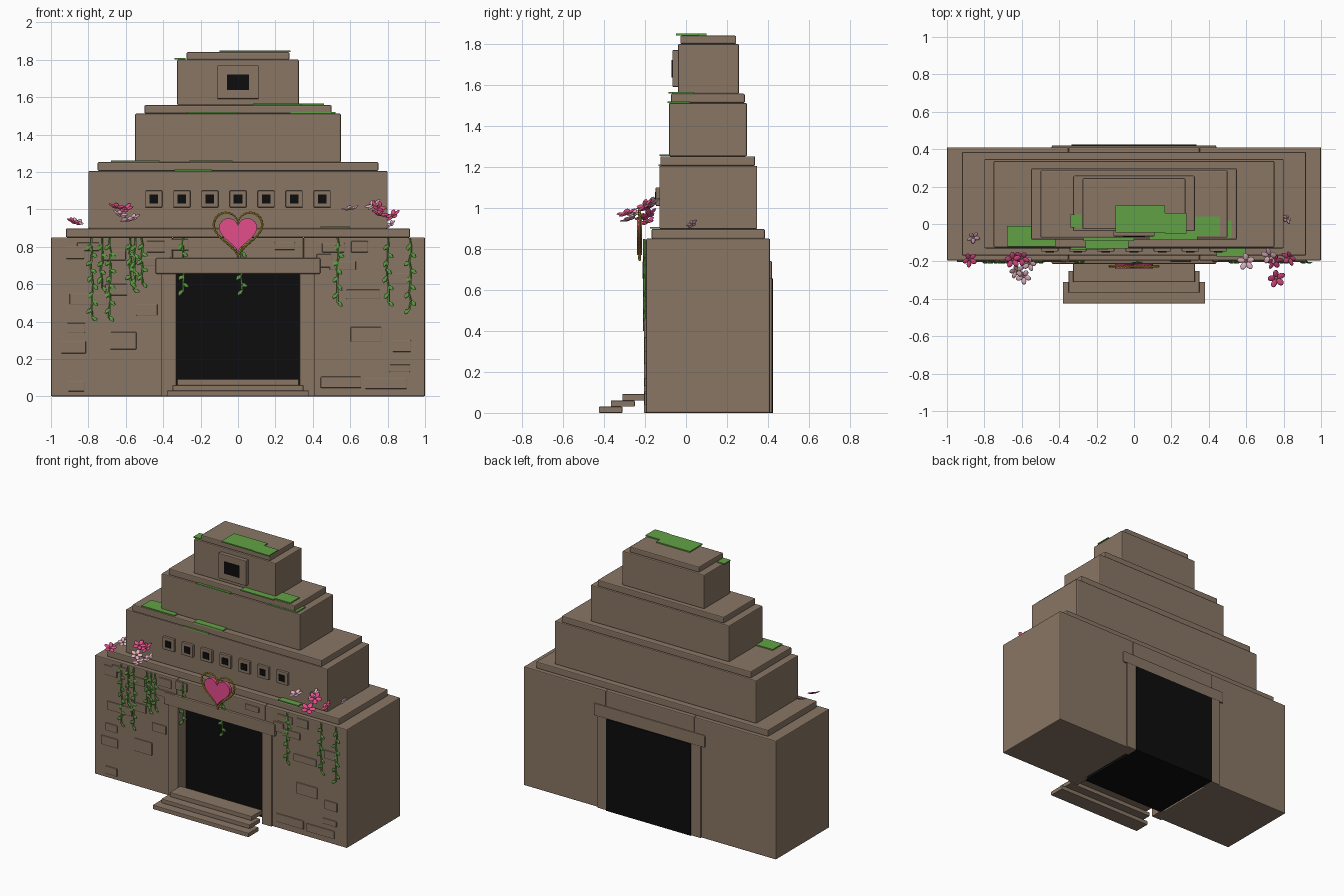
import bpy, bmesh, math, random
from mathutils import Vector, Matrix, Euler

if "Cube" in bpy.data.objects:
    bpy.data.objects.remove(bpy.data.objects["Cube"])
random.seed(4)

def mat(name, c):
    m = bpy.data.materials.new(name)
    m.diffuse_color = (*c, 1)
    m.use_nodes = True
    m.node_tree.nodes["Principled BSDF"].inputs["Base Color"].default_value = m.diffuse_color
    return m

STONE = mat("brown stone", (0.25, 0.18, 0.13))
BLACK = mat("black opening", (0.004, 0.004, 0.004))
GREEN = mat("leaf green", (0.12, 0.36, 0.06))
PINK = mat("hot pink", (0.78, 0.075, 0.26))
PALE = mat("pale pink", (0.80, 0.46, 0.56))
GOLD = mat("gold", (0.62, 0.42, 0.04))

def finish(name, bm, m):
    bmesh.ops.recalc_face_normals(bm, faces=bm.faces)
    me = bpy.data.meshes.new(name)
    bm.to_mesh(me)
    bm.free()
    ob = bpy.data.objects.new(name, me)
    me.materials.append(m)
    bpy.context.collection.objects.link(ob)
    return ob

def boxes(name, lst, m, bevel=0.006):
    """One object from boxes given as (x0, x1, y0, y1, z0, z1)."""
    bm = bmesh.new()
    for x0, x1, y0, y1, z0, z1 in lst:
        M = Matrix.Translation(((x0+x1)/2, (y0+y1)/2, (z0+z1)/2)) @ \
            Matrix.Diagonal((x1-x0, y1-y0, z1-z0, 1))
        bmesh.ops.create_cube(bm, size=1, matrix=M)
    ob = finish(name, bm, m)
    if bevel:
        b = ob.modifiers.new("soft edges", 'BEVEL')
        b.width, b.segments = bevel, 2
    return ob

# ground storey: side blocks, block above the door, dark passage
boxes("base_blocks", [(-1, -.35, -.195, .41, 0, .85), (.35, 1, -.195, .41, 0, .85),
                      (-.35, .35, -.195, .41, .70, .85)], STONE)
boxes("dark_passage", [(-.335, .335, -.12, .425, 0, .655)], BLACK, 0)

# door frames on both faces
for side, y0, y1 in (("front", -.205, -.1), ("back", .33, .42)):
    boxes(side + "_door_jambs", [(-.41, -.33, y0, y1, 0, .66),
                                 (.33, .41, y0, y1, 0, .66)], STONE, .004)
    e = -.008 if side == "front" else 0
    boxes(side + "_door_lintel", [(-.44, .44, y0 + e, y1, .655, .74)], STONE)

# floating entrance steps
boxes("entrance_steps", [(-.38, .38, -.425, -.31, 0, .03),
                         (-.35, .35, -.367, -.25, .03, .06),
                         (-.325, .325, -.31, -.19, .06, .092)], STONE, .004)

# stepped tiers with a slab on each storey: half width, y0, y1, z0, z1
tiers = [("first_slab", .92, -.168, .385, .85, .897), ("second_tier", .80, -.13, .347, .897, 1.205),
         ("second_slab", .75, -.125, .337, 1.205, 1.252), ("third_tier", .55, -.083, .297, 1.252, 1.512),
         ("third_slab", .50, -.073, .287, 1.512, 1.557), ("top_tier", .325, -.038, .258, 1.557, 1.80),
         ("top_slab", .275, -.028, .245, 1.80, 1.84)]
for n, w, y0, y1, z0, z1 in tiers:
    boxes(n, [(-w, w, y0, y1, z0, z1)], STONE)

# square windows: raised frame with a dark plate
frames, panes = [], []
for cx, cz, r, p, y in [(i*.15, 1.055, .045, .023, -.13) for i in range(-3, 4)]:
    frames.append((cx-r, cx+r, y-.018, y+.02, cz-r, cz+r))
    panes.append((cx-p, cx+p, y-.022, y-.015, cz-p, cz+p))
frames.append((-.11, .11, -.066, -.02, 1.59, 1.77))
panes.append((-.06, .06, -.07, -.062, 1.637, 1.722))
boxes("window_frames", frames, STONE, .004)
boxes("window_openings", panes, BLACK, 0)

# raised bricks on the front wall: x centre, z centre, half sizes
bricks = [(-.87, .77, .05, .035), (-.80, .80, .06, .022), (-.80, .52, .10, .03), (-.865, .365, .047, .027),
          (-.88, .262, .067, .032), (-.613, .297, .07, .046), (-.865, .055, .045, .028),
          (-.487, .462, .056, .03), (-.65, .57, .06, .03), (-.66, .755, .06, .028),
          (-.44, .722, .08, .023), (-.44, .80, .05, .03), (-.31, .81, .046, .03),
          (.25, .803, .055, .02), (.46, .725, .04, .035), (.51, .795, .06, .025),
          (.65, .80, .045, .03), (.56, .70, .07, .025), (.67, .545, .09, .025), (.685, .33, .083, .04),
          (.875, .27, .05, .032), (.865, .15, .055, .02), (.79, .068, .112, .028),
          (.55, .075, .108, .03), (.87, .63, .05, .03)]
boxes("wall_bricks", [(x-w, x+w, -.203, -.18, z-h, z+h) for x, z, w, h in bricks], STONE, .004)

# moss patches on the ledges: x0, x1, y0, y1, z
moss = [(-.10, .165, -.045, .10, 1.842), (.165, .28, -.05, .06, 1.842), (-.34, -.28, -.02, .05, 1.80),
        (.08, .34, -.085, -.03, 1.557), (.32, .46, -.065, .04, 1.557), (.28, .52, -.075, .02, 1.512),
        (-.27, 0, -.09, -.06, 1.512), (-.68, -.55, -.12, -.01, 1.253), (-.55, -.42, -.12, -.075, 1.253),
        (-.26, -.03, -.13, -.075, 1.253), (-.34, -.14, -.135, -.10, 1.204), (.44, .60, -.175, -.13, .90)]
boxes("moss_patches", [(a, b, c, d, z, z+.008) for a, b, c, d, z in moss], GREEN, 0)

# hanging vines: thin wavy stem with diamond leaves
def vine(bm, x, z0, z1):
    y, n = -.204, max(3, int((z0-z1)/.04))
    pts = [Vector((x+random.uniform(-.006, .006), y, z0+(z1-z0)*i/n)) for i in range(n+1)]
    for a, b in zip(pts, pts[1:]):
        d = b - a
        M = Matrix.Translation((a+b)/2) @ d.to_track_quat('Z', 'Y').to_matrix().to_4x4()
        bmesh.ops.create_cone(bm, cap_ends=True, segments=5, radius1=.006, radius2=.006,
                              depth=d.length*1.08, matrix=M)
    for i, p in enumerate(pts[1:]):
        s = 1 if i % 2 else -1
        M = Matrix.Translation(p + Vector((s*.013, -.003, -.006))) @ \
            Euler((0, s*random.uniform(.5, 1.1), 0)).to_matrix().to_4x4() @ \
            Matrix.Diagonal((.020, .004, .011, 1))
        bmesh.ops.create_icosphere(bm, subdivisions=1, radius=1, matrix=M)

bm = bmesh.new()
for x, z in [(-.78, .42), (-.73, .58), (-.685, .42), (-.575, .60), (-.55, .57), (-.515, .60),
             (-.29, .56), (.02, .56), (.535, .50), (.80, .50), (.92, .46)]:
    vine(bm, x, .845, z)
finish("hanging_vines", bm, GREEN)

# heart plaque with a twisted gold rope around it
def heart(t, s, zc):
    return Vector((16*s*math.sin(t)**3, -.226,
                   zc + s*(13*math.cos(t)-5*math.cos(2*t)-2*math.cos(3*t)-math.cos(4*t))))

bm = bmesh.new()
f = bm.faces.new([bm.verts.new(heart(i*math.tau/48, .00635, .877) + Vector((0, .012, 0)))
                  for i in range(48)])
r = bmesh.ops.extrude_face_region(bm, geom=[f])
bmesh.ops.translate(bm, vec=(0, -.024, 0), verts=[v for v in r['geom'] if isinstance(v, bmesh.types.BMVert)])
ob = finish("heart_plaque", bm, PINK)
b = ob.modifiers.new("soft edges", 'BEVEL')
b.width, b.segments, b.limit_method = .005, 2, 'ANGLE'

cu = bpy.data.curves.new("gold_rope", 'CURVE')
cu.dimensions, cu.bevel_depth, cu.bevel_resolution = '3D', .0038, 1
for k in range(2):
    sp = cu.splines.new('POLY')
    N = 240
    sp.points.add(N-1)
    for i in range(N):
        t, a = (i+.5)*math.tau/N, 24*(i+.5)*math.tau/N + k*math.pi
        p = heart(t, .0081 + .00025*math.cos(a), .886) + Vector((0, .004*math.sin(a), 0))
        sp.points[i].co = (*p, 1)
    sp.use_cyclic_u = True
cu.materials.append(GOLD)
bpy.context.collection.objects.link(bpy.data.objects.new("gold_rope", cu))

# five-petalled flowers on the first ledge: x, y, z, radius, tilt
def flowers(name, lst, m):
    bm, hearts = bmesh.new(), bmesh.new()
    for x, y, z, r, tx, ty in lst:
        B = Matrix.Translation((x, y, z)) @ Euler((tx, ty, 0)).to_matrix().to_4x4()
        for k in range(5):
            P = B @ Matrix.Rotation(k*math.tau/5 + x*9, 4, 'Z') @ Matrix.Rotation(-.2, 4, 'Y') @ \
                Matrix.Translation((r*.58, 0, 0)) @ Matrix.Diagonal((r*.46, r*.33, .004, 1))
            bmesh.ops.create_uvsphere(bm, u_segments=10, v_segments=6, radius=1, matrix=P)
        bmesh.ops.create_icosphere(hearts, subdivisions=1, radius=r*.17,
                                   matrix=B @ Matrix.Translation((0, 0, .005)))
    ob = finish(name, bm, m)
    for p in ob.data.polygons:
        p.use_smooth = True
    finish(name + "_centres", hearts, GOLD)

flowers("pink_flowers", [(-.88, -.19, .93, .042, .3, .4), (-.65, -.19, 1.01, .045, .3, .2),
                         (-.60, -.18, 1.0, .045, .5, -.3), (.76, -.29, .97, .05, .3, .3),
                         (.83, -.18, .965, .045, .5, -.6), (.75, -.2, 1.01, .045, .6, .5)], PINK)
flowers("pale_flowers", [(-.86, -.07, .93, .036, .5, .3), (-.56, -.21, .95, .042, .4, -.4),
                         (-.63, -.25, .97, .042, .4, .4), (-.59, -.28, .94, .042, .3, -.2),
                         (.60, -.20, 1.0, .048, .2, -.15), (.725, -.17, 1.02, .048, .4, -.5),
                         (.82, .03, .92, .028, .5, -.7)], PALE)
